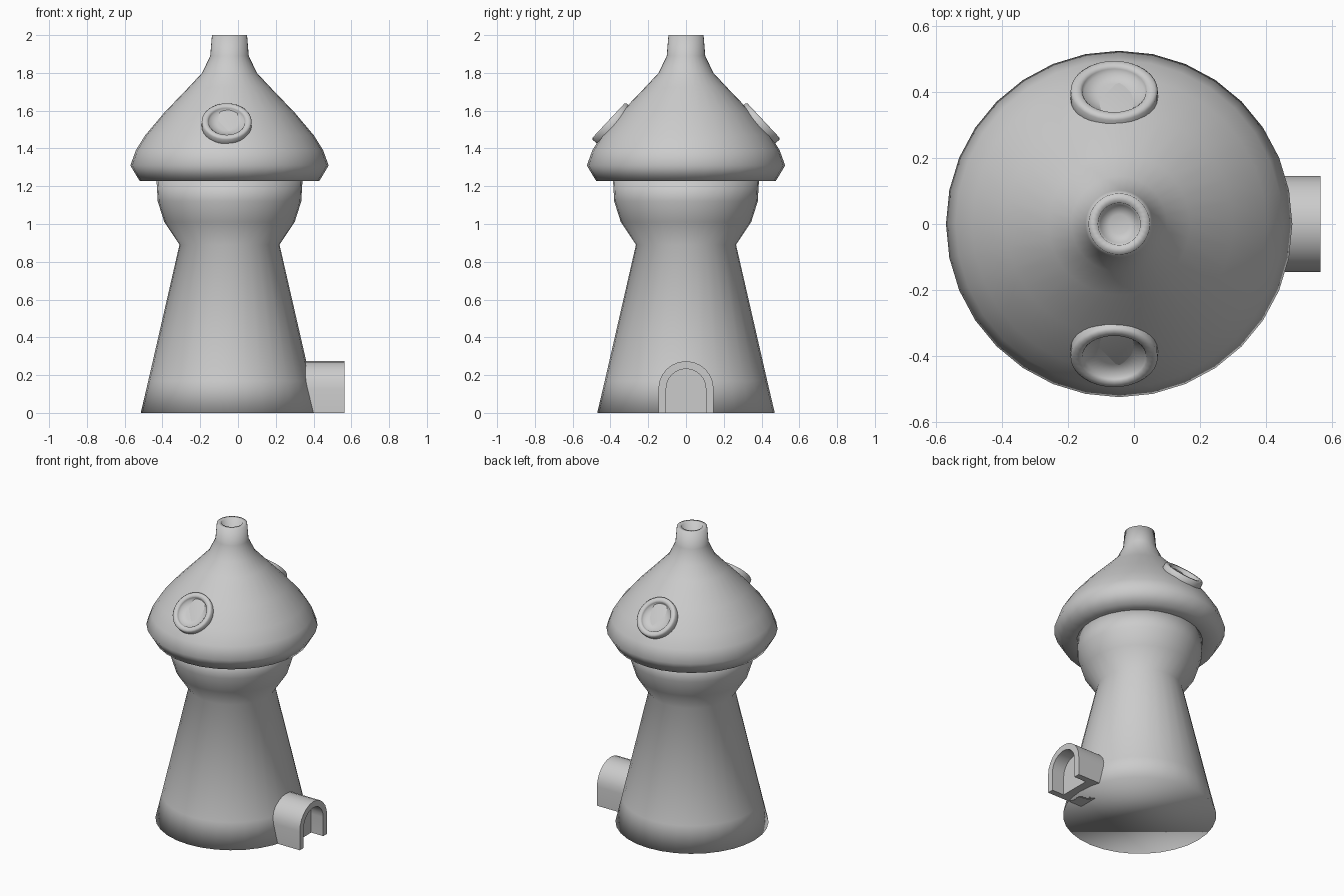
import bpy, bmesh, math
from mathutils import Matrix, Vector

if "Cube" in bpy.data.objects:
    bpy.data.objects.remove(bpy.data.objects["Cube"])

AXIS_X = -0.045

stone = bpy.data.materials.new("pale grey")
stone.use_nodes = True
GREY = (0.6, 0.6, 0.6, 1)
stone.diffuse_color = GREY
stone.node_tree.nodes["Principled BSDF"].inputs["Base Color"].default_value = GREY


def finish(bm, name, matrix=Matrix(), angle=None):
    bmesh.ops.recalc_face_normals(bm, faces=bm.faces)
    mesh = bpy.data.meshes.new(name)
    bm.to_mesh(mesh)
    bm.free()
    mesh.materials.append(stone)
    obj = bpy.data.objects.new(name, mesh)
    bpy.context.collection.objects.link(obj)
    obj.matrix_world = matrix
    bpy.ops.object.select_all(action="DESELECT")
    obj.select_set(True)
    bpy.context.view_layer.objects.active = obj
    if angle is None:
        bpy.ops.object.shade_smooth()
    else:
        bpy.ops.object.shade_smooth_by_angle(angle=math.radians(angle))
    return obj


def lathe(name, profile, matrix, sides=32, angle=None):
    """Revolve (radius, height) points; both ends are capped."""
    bm = bmesh.new()
    rings = [[bm.verts.new((r * math.cos(math.tau * i / sides),
                            r * math.sin(math.tau * i / sides), z))
              for i in range(sides)] for r, z in profile]
    for a, b in zip(rings, rings[1:]):
        for i in range(sides):
            j = (i + 1) % sides
            bm.faces.new((a[i], a[j], b[j], b[i]))
    bm.faces.new(rings[0])
    bm.faces.new(rings[-1])
    return finish(bm, name, matrix, angle)


def arch(radius, spring, steps=12):
    """Door outline in (y, z), from one foot over the top to the other."""
    curve = [(radius * math.cos(math.pi * i / steps),
              spring + radius * math.sin(math.pi * i / steps)) for i in range(steps + 1)]
    return [(radius, 0)] + curve + [(-radius, 0)]


# Tower
centre = Matrix.Translation((AXIS_X, 0, 0))
lathe("tower", [(0.47, 0), (0.43, 0.17), (0.265, 0.89), (0.345, 1.01),
                (0.38, 1.12), (0.387, 1.24)], centre)

# Roof with an open chimney mouth
lathe("roof", [(0.38, 1.235), (0.475, 1.227), (0.525, 1.31), (0.496, 1.39),
               (0.446, 1.47), (0.345, 1.59), (0.215, 1.725), (0.145, 1.80),
               (0.102, 1.89), (0.093, 2.0), (0.064, 2.0), (0.058, 1.93),
               (0.03, 1.92)], centre)

# Round windows on the front and back slopes
for side, name in ((-1, "front_window"), (1, "back_window")):
    normal = Vector((0, side * 0.731, 0.683))
    place = (Matrix.Translation((-0.06, side * 0.41, 1.548))
             @ normal.to_track_quat("Z", "Y").to_matrix().to_4x4())
    lathe(name, [(0.132, -0.09), (0.132, -0.008), (0.124, 0), (0.104, 0),
                 (0.097, -0.008), (0.093, -0.022), (0.05, -0.026)], place)

# Arched porch with a recessed door
bm = bmesh.new()
loops = [[bm.verts.new((x, y, z)) for y, z in arch(radius, 0.128)]
         for radius, x in ((0.146, 0.3), (0.146, 0.565), (0.105, 0.565), (0.105, 0.475))]
for a, b in zip(loops, loops[1:]):
    for i in range(len(a) - 1):
        bm.faces.new((a[i], a[i + 1], b[i + 1], b[i]))
bm.faces.new(loops[0])
bm.faces.new(loops[-1])
bm.faces.new([loop[0] for loop in loops] + [loop[-1] for loop in reversed(loops)])
finish(bm, "door_porch", angle=40)
